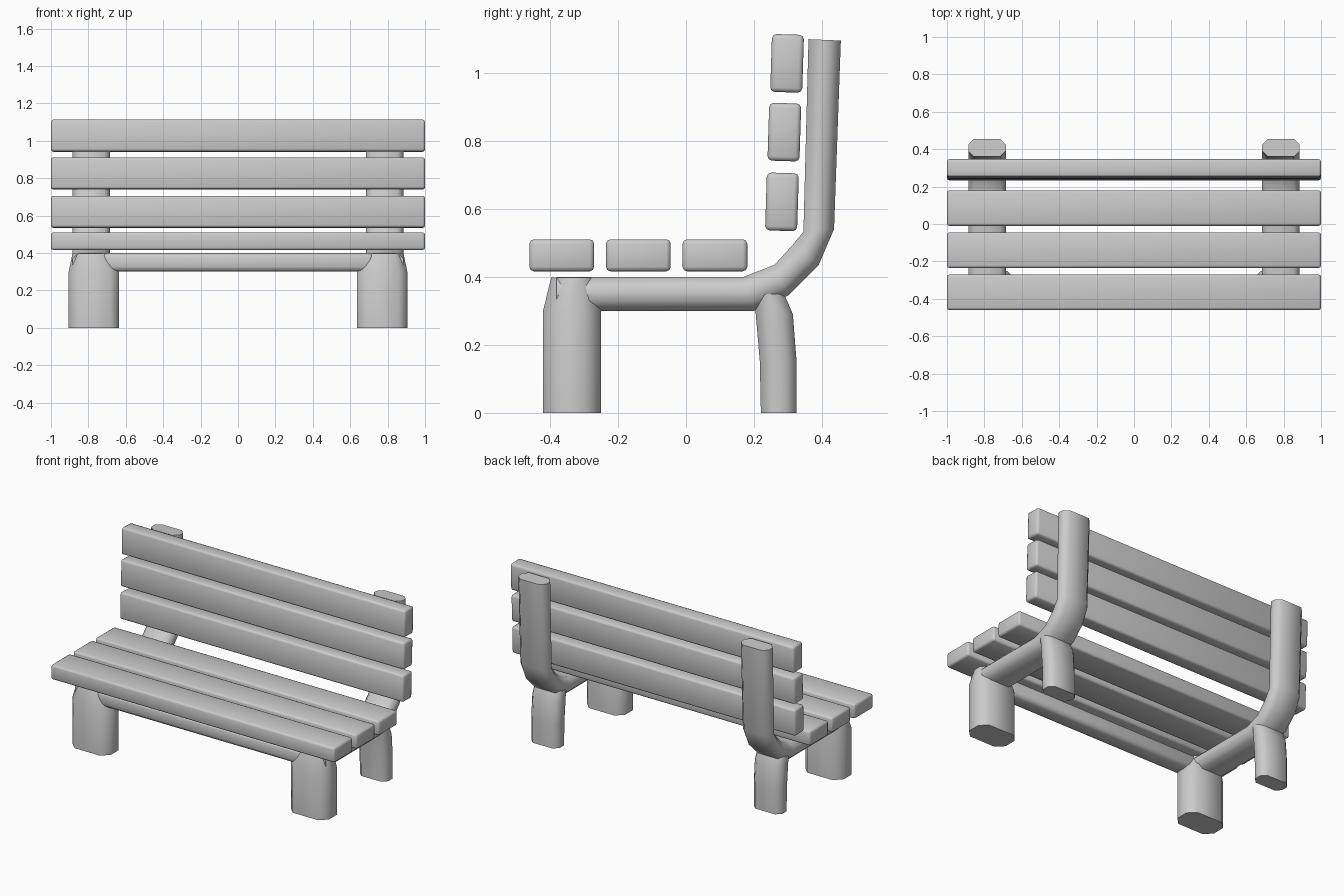
import bpy, bmesh, math

if "Cube" in bpy.data.objects:
    bpy.data.objects.remove(bpy.data.objects["Cube"])


def finish(name, bm, angle):
    bmesh.ops.recalc_face_normals(bm, faces=bm.faces[:])
    mesh = bpy.data.meshes.new(name)
    bm.to_mesh(mesh)
    bm.free()
    ob = bpy.data.objects.new(name, mesh)
    bpy.context.collection.objects.link(ob)
    bpy.ops.object.select_all(action='DESELECT')
    bpy.context.view_layer.objects.active = ob
    ob.select_set(True)
    bpy.ops.object.shade_smooth_by_angle(angle=math.radians(angle))
    return ob


def strut(name, stations, chamfer):
    """Loft of chamfered rectangles: each station is (outer yz, inner yz, x min, x max)."""
    bm = bmesh.new()
    rings = []
    for (y0, z0), (y1, z1), xa, xb in stations:
        f = chamfer / math.hypot(y1 - y0, z1 - z0)
        section = [(xa + chamfer, 0), (xb - chamfer, 0), (xb, f), (xb, 1 - f),
                   (xb - chamfer, 1), (xa + chamfer, 1), (xa, 1 - f), (xa, f)]
        rings.append([bm.verts.new((x, y0 + (y1 - y0) * t, z0 + (z1 - z0) * t))
                      for x, t in section])
    for a, b in zip(rings, rings[1:]):
        for i in range(8):
            j = (i + 1) % 8
            bm.faces.new((a[i], a[j], b[j], b[i]))
    bm.faces.new(rings[0])
    bm.faces.new(rings[-1])
    ob = finish(name, bm, 60)
    mirror = ob.modifiers.new("Mirror", 'MIRROR')
    mirror.use_axis[0] = True
    mirror.use_clip = False
    mirror.use_mirror_merge = False
    return ob


def box(name, centre, size, tilt=0, bevel=0.013):
    bm = bmesh.new()
    bmesh.ops.create_cube(bm, size=1)
    bmesh.ops.scale(bm, vec=size, verts=bm.verts)
    bmesh.ops.bevel(bm, geom=bm.edges[:], offset=bevel, segments=2,
                    profile=0.5, affect='EDGES')
    ob = finish(name, bm, 50)
    ob.location = centre
    ob.rotation_euler.x = math.radians(tilt)
    return ob


W = (0.685, 0.885)

# Seat rail that bends up into the back post
rail = [((-0.38, 0.30), (-0.38, 0.40)),
        ((0.20, 0.30), (0.17, 0.40)),
        ((0.30, 0.345), (0.26, 0.435)),
        ((0.39, 0.435), (0.312, 0.492)),
        ((0.435, 0.54), (0.345, 0.532)),
        ((0.455, 1.094), (0.36, 1.098))]
strut("rail_and_back_post", [(p, q, *W) for p, q in rail], 0.03)

# Rear legs
rear = [((0.325, 0.0), (0.22, 0.0)),
        ((0.325, 0.15), (0.217, 0.15)),
        ((0.314, 0.29), (0.205, 0.29)),
        ((0.288, 0.35), (0.20, 0.35))]
strut("rear_leg", [(p, q, *W) for p, q in rear], 0.03)

# Thicker front legs, tapering into the rail
strut("front_leg", [((-0.42, 0.0), (-0.25, 0.0), 0.635, 0.905),
                    ((-0.42, 0.30), (-0.25, 0.30), 0.635, 0.905),
                    ((-0.396, 0.398), (-0.26, 0.398), *W)], 0.045)

# Cross bar between the front legs
box("front_cross_bar", (0, -0.345, 0.35), (1.45, 0.11, 0.098), bevel=0.025)

# Seat slats
for i, y in enumerate((-0.365, -0.14, 0.085)):
    box(f"seat_slat_{i + 1}", (0, y, 0.463), (2.0, 0.19, 0.094))

# Back slats, leaning slightly
for i, (y, z) in enumerate(((0.282, 0.62), (0.289, 0.825), (0.297, 1.027))):
    box(f"back_slat_{i + 1}", (0, y, z), (2.0, 0.094, 0.17), tilt=-1.8)
